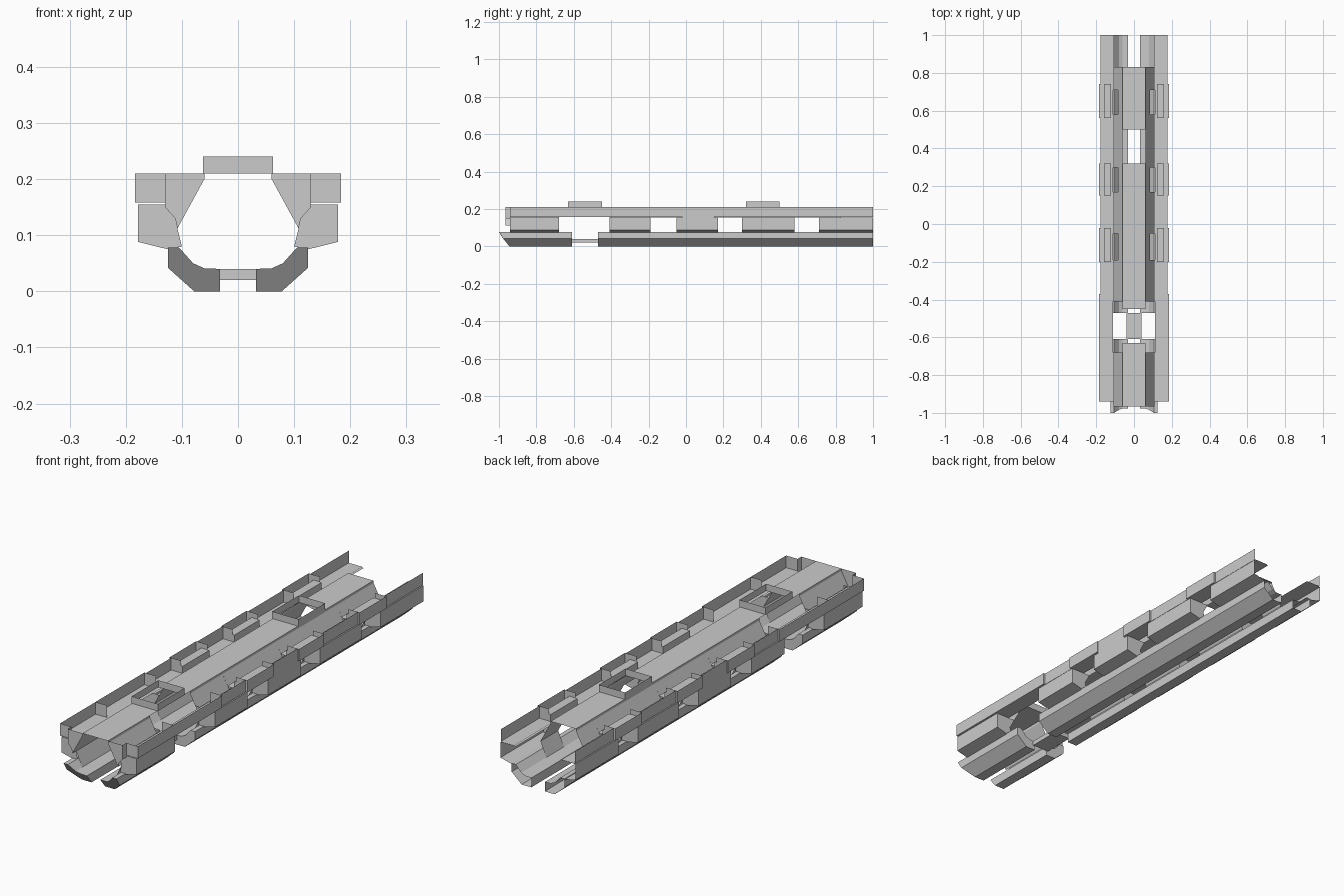
import bpy, bmesh

if "Cube" in bpy.data.objects:
    bpy.data.objects.remove(bpy.data.objects["Cube"])


def build(name, faces):
    """Make one mesh object out of a list of polygons."""
    bm = bmesh.new()
    for f in faces:
        bm.faces.new([bm.verts.new(p) for p in f])
    bmesh.ops.remove_doubles(bm, verts=bm.verts, dist=0.0002)
    me = bpy.data.meshes.new(name)
    bm.to_mesh(me)
    bm.free()
    ob = bpy.data.objects.new(name, me)
    bpy.context.collection.objects.link(ob)
    return ob


def sheet(profile, y0, y1, start=None):
    """Strip faces running along y from an (x, z) profile."""
    s = start or (lambda z: y0)
    return [[(a[0], s(a[1]), a[1]), (b[0], s(b[1]), b[1]),
             (b[0], y1, b[1]), (a[0], y1, a[1])]
            for a, b in zip(profile, profile[1:])]


def cap(profile, y):
    return [[(x, y, z) for x, z in profile]]


def both(faces):
    """Add the mirrored left side."""
    return faces + [[(-x, y, z) for x, y, z in reversed(f)] for f in faces]


def frame(x, y0, y1, z0, z1):
    c = [(-x, y0), (x, y0), (x, y1), (-x, y1)]
    return [[(*c[i], z0), (*c[(i + 1) % 4], z0), (*c[(i + 1) % 4], z1), (*c[i], z1)]
            for i in range(4)]


# Deck plates between the open hatches
build("deck", [f for a, b in ((-.965, -.63), (-.45, .32), (.50, .83))
               for f in sheet([(-.06, .21), (.06, .21)], a, b)])

# Raised hatch rims
for i, (a, b) in enumerate(((-.63, -.45), (.32, .50))):
    build(f"hatch_rim_{i + 1}", frame(.062, a, b, .21, .24))

# Lower hull channels, split by a gap and raked at the front
outer = [(.032, .04), (.032, 0), (.078, 0), (.125, .042), (.125, .078)]
inner = [(.125, .078), (.105, .078), (.08, .05), (.06, .041), (.032, .04)]
rake = lambda z: -1 + .8 * max(0, .07 - z)
hull_cap = outer + inner[1:-1]
hull = sheet(outer + inner[1:], -1, -.61, rake) + sheet(outer + inner[1:], -.47, 1)
hull += [[(x, rake(z), z) for x, z in hull_cap]]
hull += cap(hull_cap, -.61) + cap(hull_cap, -.47)
build("lower_hull", both(hull))

# Floor plate bridging the gap
plate = frame(.04, -.61, -.47, .02, .04)
for z in (.02, .04):
    plate += sheet([(-.04, z), (.04, z)], -.61, -.47)
build("floor_plate", plate)

# Side bays: sloped inner wall, outer pod and end walls
slope = [(.06, .21), (.06, .20), (.108, .112), (.08, .05)]
pod = [(.105, .155), (.178, .155), (.178, .10), (.178, .088), (.125, .075)]
jamb = [(.085, .155), (.178, .155), (.178, .088), (.125, .075), (.10, .08), (.108, .112)]
bays = [(-.94, -.68), (-.41, -.19), (-.05, .17), (.30, .58), (.71, 1)]
for i, (a, b) in enumerate(bays):
    faces = sheet(slope, a, min(b, .83)) + sheet(pod, a, b) + cap(jamb, a)
    if b < 1:
        faces += cap(jamb, b)
    build(f"side_bay_{i + 1}", both(faces))

# Upper slope above the small windows
build("window_slope", both([f for a, b in ((-.19, -.05), (.17, .30), (.58, .71))
                            for f in sheet([(.06, .21), (.06, .20), (.085, .155)], a, b)]))

# Upper rails: ledge and upright edge, stepping out over the windows
steps = [-.94, -.70, -.37, -.20, -.02, .15, .32, .56, .74, 1]
wide = (0, 1, 3, 5, 7)
for i, (a, b) in enumerate(zip(steps, steps[1:])):
    x = .184 if i in wide else .176
    faces = sheet([(.112, .158), (x, .158), (x, .21)], a, b)
    if i in wide:
        for y in (a, b):
            faces += cap([(.13, .158), (x, .158), (x, .21), (.13, .21)], y)
    if i in (3, 5, 7):
        # inner hood box over each window
        h = [(.122, .158), (.122, .188), (.16, .188), (.16, .158)]
        faces += sheet(h, a, b) + cap(h, a) + cap(h, b)
    build(f"upper_rail_{i + 1}", both(faces))

# Flush panel amidships
build("middle_panel", both(sheet([(.179, .21), (.179, .09)], -.02, .15)))

# Front bulkheads beside the deck
build("front_bulkhead", both(cap([(.06, .21), (.13, .21), (.13, .15),
                                  (.112, .13), (.108, .112), (.06, .20)], -.965)
                             + sheet(slope[:3], -.965, -.94)
                             + sheet([(.13, .15), (.13, .21)], -.965, -.94)))
